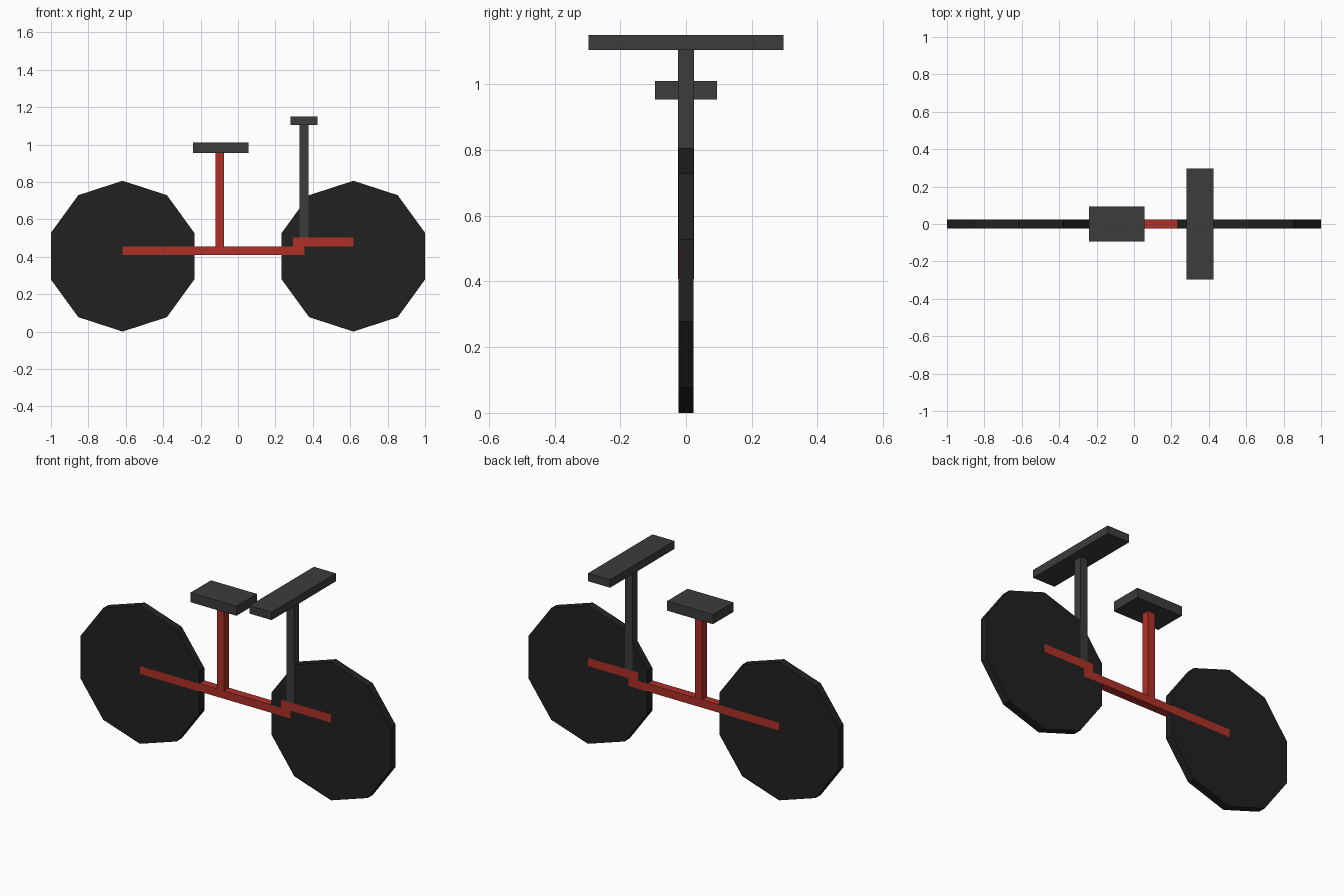
import bpy, math

if "Cube" in bpy.data.objects:
    bpy.data.objects.remove(bpy.data.objects["Cube"])


def material(name, color):
    m = bpy.data.materials.new(name)
    m.diffuse_color = (*color, 1)
    m.use_nodes = True
    m.node_tree.nodes["Principled BSDF"].inputs["Base Color"].default_value = m.diffuse_color
    return m


RED = material("red_paint", (0.42, 0.03, 0.02))
GREY = material("dark_grey", (0.045, 0.045, 0.045))
BLACK = material("black_rubber", (0.015, 0.015, 0.015))


def box(name, x0, x1, z0, z1, half_width, mat):
    """Box spanning x0..x1 and z0..z1, centred on y = 0."""
    bpy.ops.mesh.primitive_cube_add(
        size=1, location=((x0 + x1) / 2, 0, (z0 + z1) / 2))
    ob = bpy.context.object
    ob.name = name
    ob.scale = (x1 - x0, 2 * half_width, z1 - z0)
    bpy.ops.object.transform_apply(location=False, rotation=False, scale=True)
    ob.data.materials.append(mat)
    return ob


# Ten-sided solid wheels, corner pointing up
R, AXLE, TUBE = 0.403, 0.617, 0.0235
for name, x in (("rear_wheel", -AXLE), ("front_wheel", AXLE)):
    bpy.ops.mesh.primitive_cylinder_add(
        vertices=10, radius=R, depth=2 * TUBE,
        location=(x, 0, R), rotation=(math.pi / 2, 0, 0))
    wheel = bpy.context.object
    wheel.name = name
    wheel.data.materials.append(BLACK)

# Frame tubes, a hair wider than the wheels so they read on the wheel sides
PROUD = TUBE + 0.0005
box("main_frame_bar", -AXLE, 0.355, 0.408, 0.454, PROUD, RED)
box("front_fork", 0.293, AXLE, 0.454, 0.502, PROUD, RED)
box("seat_post", -0.12, -0.075, 0.454, 0.955, TUBE, RED)

# Seat, steering stem and handlebar
box("seat", -0.24, 0.056, 0.954, 1.01, 0.094, GREY)
box("steering_stem", 0.33, 0.377, 0.502, 1.106, PROUD, GREY)
box("handlebar", 0.282, 0.425, 1.105, 1.151, 0.297, GREY)
